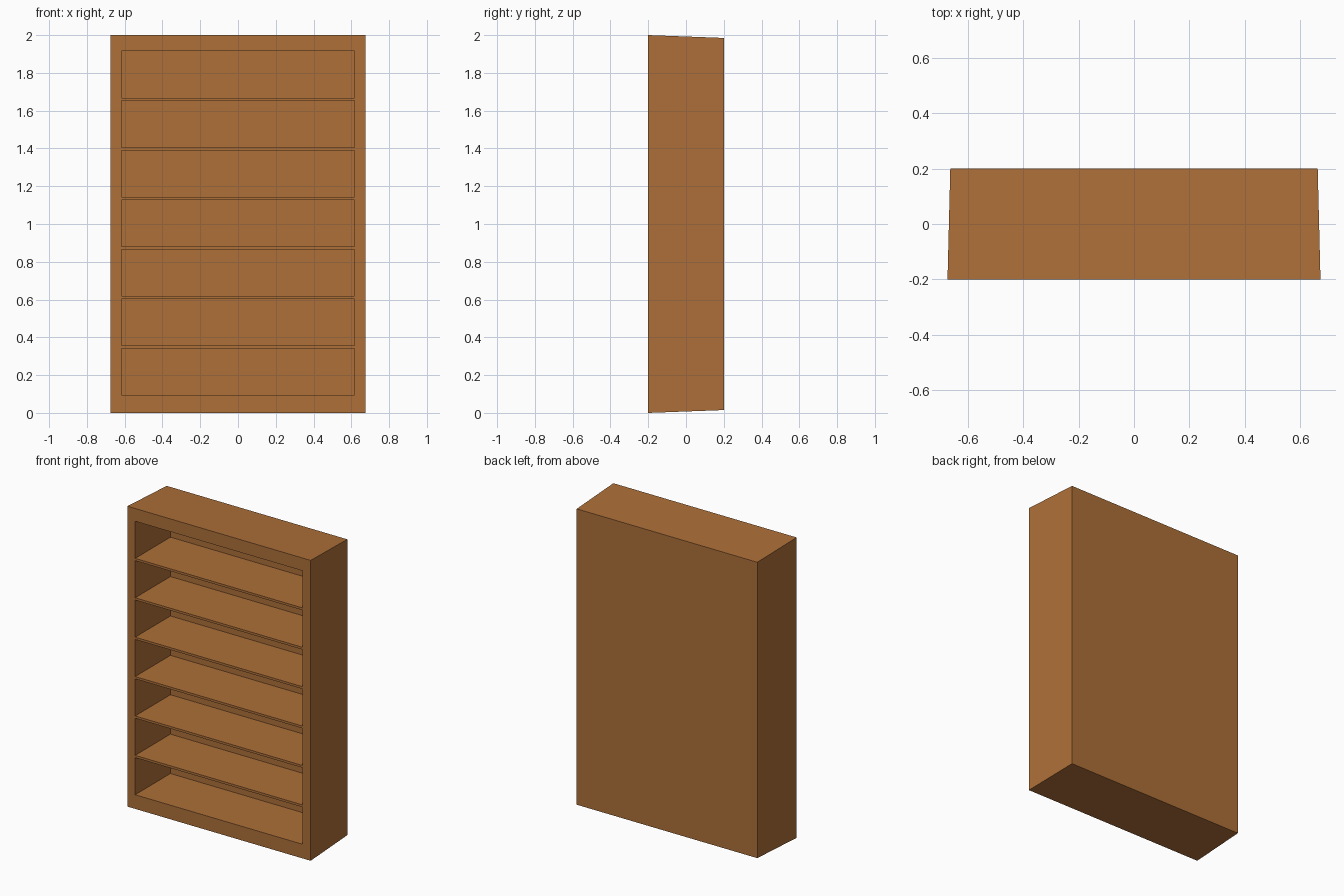
import bpy
import bmesh
from mathutils import Vector

if "Cube" in bpy.data.objects:
    bpy.data.objects.remove(bpy.data.objects["Cube"])

FRONT, BACK, DEPTH = -0.2, 0.2, 0.37
SHELVES, BOTTOM, PITCH, OPENING = 7, 0.094, 0.2623, 0.247

wood = bpy.data.materials.new("brown_wood")
wood.diffuse_color = (0.42, 0.16, 0.04, 1.0)
wood.use_nodes = True
wood.node_tree.nodes["Principled BSDF"].inputs["Base Color"].default_value = wood.diffuse_color

# Grid lines of the front frame: side stiles, rails and shelf edges
xs = [-0.675, -0.617, 0.617, 0.675]
zs = [0.0]
for i in range(SHELVES):
    z = BOTTOM + i * PITCH
    zs += [z, z + OPENING]
zs.append(2.0)

bm = bmesh.new()
grid = [[bm.verts.new((x, FRONT, z)) for x in xs] for z in zs]
openings = []
for r in range(len(zs) - 1):
    for c in range(3):
        face = bm.faces.new((grid[r][c], grid[r][c + 1],
                             grid[r + 1][c + 1], grid[r + 1][c]))
        if c == 1 and r % 2 == 1:
            openings.append(face)

# Outer case: pull the border back, tapering slightly, and close the rear
border = [e for e in bm.edges if e.is_boundary]
ext = bmesh.ops.extrude_edge_only(bm, edges=border)["geom"]
for v in (g for g in ext if isinstance(g, bmesh.types.BMVert)):
    v.co = Vector((v.co.x * 0.665 / 0.675, BACK, 1.0 + (v.co.z - 1.0) * 0.985))
bmesh.ops.holes_fill(bm, edges=[e for e in bm.edges if e.is_boundary], sides=0)

# Shelf compartments: push each opening in, leaving a thin back panel
for face in openings:
    inner = bmesh.ops.extrude_face_region(bm, geom=[face])["geom"]
    bmesh.ops.translate(bm, vec=(0, DEPTH, 0),
                        verts=[g for g in inner if isinstance(g, bmesh.types.BMVert)])
    if face.is_valid:
        bmesh.ops.delete(bm, geom=[face], context='FACES_ONLY')

bmesh.ops.recalc_face_normals(bm, faces=bm.faces[:])
mesh = bpy.data.meshes.new("bookcase")
bm.to_mesh(mesh)
bm.free()
mesh.materials.append(wood)
bookcase = bpy.data.objects.new("bookcase", mesh)
bpy.context.collection.objects.link(bookcase)
